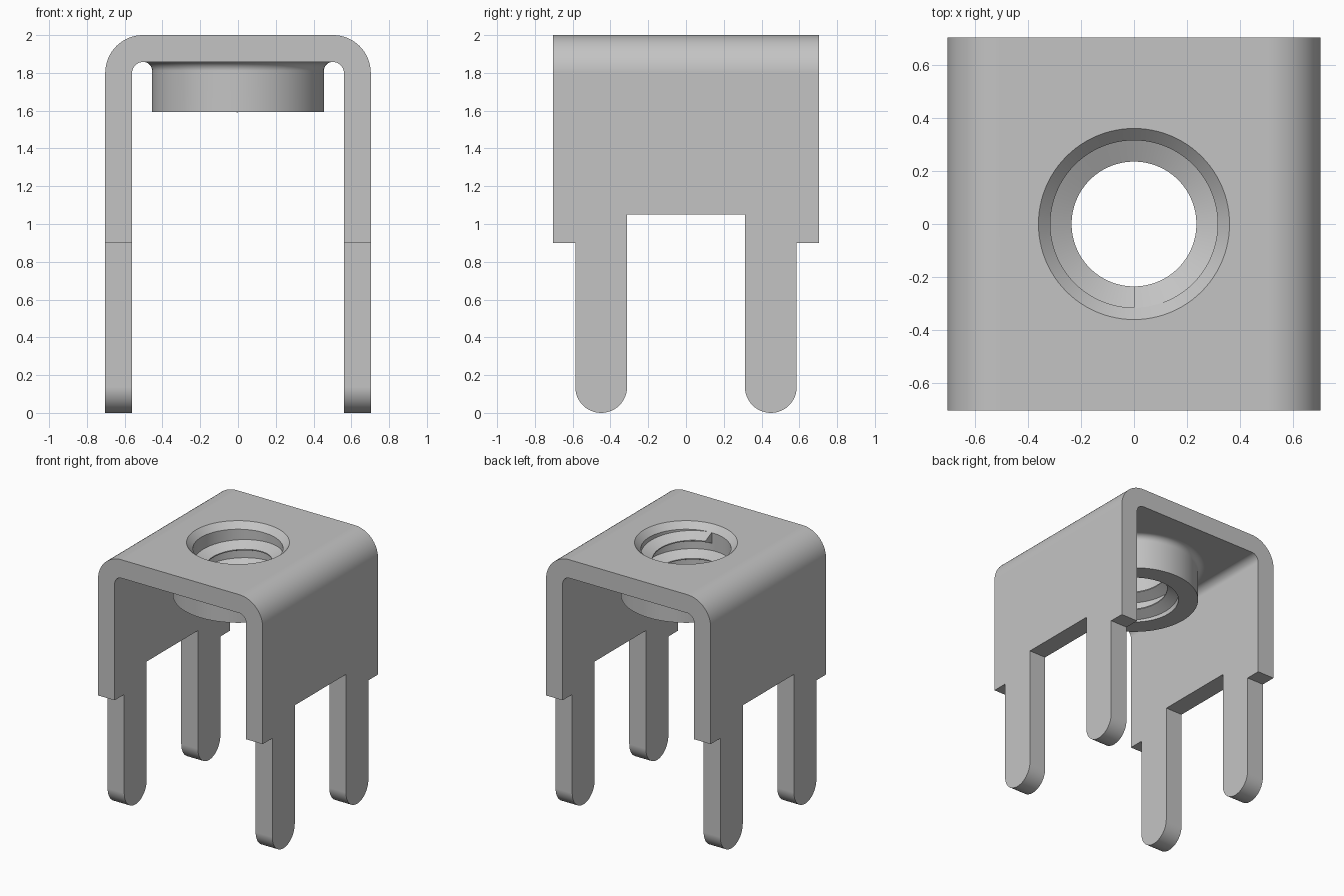
import bpy, bmesh
from math import sin, cos, pi, radians
from mathutils import Vector

cube = bpy.data.objects.get("Cube")
if cube:
    bpy.data.objects.remove(cube, do_unlink=True)

steel = bpy.data.materials.new("plain_grey_metal")
steel.use_nodes = True
steel.diffuse_color = (0.55, 0.55, 0.55, 1)
steel.node_tree.nodes["Principled BSDF"].inputs["Base Color"].default_value = (0.55, 0.55, 0.55, 1)

HALF = 0.703      # half width and half depth
WALL = 0.142      # sheet thickness
TOP = 2.0
BORE, CREST = 0.315, 0.235


def finish(name, bm):
    bmesh.ops.remove_doubles(bm, verts=bm.verts, dist=1e-5)
    bmesh.ops.recalc_face_normals(bm, faces=bm.faces)
    mesh = bpy.data.meshes.new(name)
    bm.to_mesh(mesh)
    bm.free()
    mesh.materials.append(steel)
    ob = bpy.data.objects.new(name, mesh)
    bpy.context.collection.objects.link(ob)
    return ob


def arc(cx, cz, r, start, end, steps):
    angles = [radians(start + (end - start) * i / steps) for i in range(steps + 1)]
    return [(cx + r * cos(a), cz + r * sin(a)) for a in angles]


def prism(name, outline, axis, half):
    """Extrude an outline (horizontal, z) along x or y."""
    bm = bmesh.new()
    place = (lambda p: (p[0], -half, p[1])) if axis == "y" else (lambda p: (-half, p[0], p[1]))
    face = bm.faces.new([bm.verts.new(place(p)) for p in outline])
    made = bmesh.ops.extrude_face_region(bm, geom=[face])
    shift = Vector((0, 2 * half, 0)) if axis == "y" else Vector((2 * half, 0, 0))
    bmesh.ops.translate(bm, vec=shift, verts=[v for v in made["geom"] if isinstance(v, bmesh.types.BMVert)])
    return finish(name, bm)


def lathe(name, profile, steps=96):
    """Spin a (radius, z) profile that starts and ends on the axis."""
    bm = bmesh.new()
    verts = [bm.verts.new((r, 0, z)) for r, z in profile]
    edges = [bm.edges.new(pair) for pair in zip(verts, verts[1:])]
    bmesh.ops.spin(bm, geom=verts + edges, cent=(0, 0, 0), axis=(0, 0, 1),
                   angle=2 * pi, steps=steps)
    return finish(name, bm)


def combine(target, tool, operation):
    mod = target.modifiers.new(operation, "BOOLEAN")
    mod.operation, mod.object, mod.solver = operation, tool, "EXACT"
    bpy.context.view_layer.objects.active = target
    bpy.ops.object.modifier_apply(modifier=mod.name)
    bpy.data.objects.remove(tool, do_unlink=True)


def smooth(ob):
    bpy.ops.object.select_all(action="DESELECT")
    ob.select_set(True)
    bpy.context.view_layer.objects.active = ob
    bpy.ops.object.shade_smooth_by_angle(angle=radians(30))


def mirrored(half):
    return half + [(-x, z) for x, z in reversed(half)]


# Bent sheet: U-shaped section with rounded corners
inner = HALF - WALL
outer_half = [(HALF, 0)] + arc(HALF - 0.2, TOP - 0.2, 0.2, 0, 90, 16)
inner_half = [(inner, 0)] + arc(inner - 0.06, TOP - WALL - 0.06, 0.06, 0, 90, 12)
bracket = prism("bracket", mirrored(outer_half) + mirrored(inner_half)[::-1], "y", HALF)

# Side outline: shoulders and four round-ended pins
pin_in, pin_out = 0.312, 0.586
r = (pin_out - pin_in) / 2
side_half = [(HALF, TOP + 0.1), (HALF + 0.1, TOP + 0.1), (HALF + 0.1, 0.9), (pin_out, 0.9)]
side_half += arc(pin_in + r, r, r, 0, -180, 24) + [(pin_in, 1.05)]
combine(bracket, prism("side_outline", mirrored(side_half), "x", 1), "INTERSECT")

# Collar under the top, blended with a small fillet
fillet = [(z_r, z) for z_r, z in arc(0.501, TOP - WALL - 0.046, 0.046, 180, 90, 10)]
collar = lathe("collar", [(0, 1.592), (0.455, 1.592)] + fillet + [(0.501, 1.93), (0, 1.93)])
combine(bracket, collar, "UNION")

# Bore with a chamfered mouth
bore = lathe("bore", [(0, 1.4), (BORE, 1.4), (BORE, 1.955), (0.36, TOP), (0.46, TOP + 0.1), (0, TOP + 0.1)])
combine(bracket, bore, "DIFFERENCE")
smooth(bracket)
bracket.modifiers.new("even_shading", "WEIGHTED_NORMAL").keep_sharp = True

# Screw thread: a triangular ridge winding down the bore
bm = bmesh.new()
turns, pitch, steps = 2, 0.14, 96
section = [(BORE + 0.004, 0.044), (CREST, 0.004), (CREST, -0.004), (BORE + 0.004, -0.044)]
rings = []
for i in range(turns * steps + 1):
    a = -pi / 2 + 2 * pi * i / steps
    z = 1.915 - pitch * i / steps
    rings.append([bm.verts.new((p * cos(a), p * sin(a), z + h)) for p, h in section])
for one, two in zip(rings, rings[1:]):
    for k in range(4):
        j = (k + 1) % 4
        bm.faces.new((one[k], one[j], two[j], two[k]))
bm.faces.new(rings[0])
bm.faces.new(rings[-1])
smooth(finish("screw_thread", bm))
